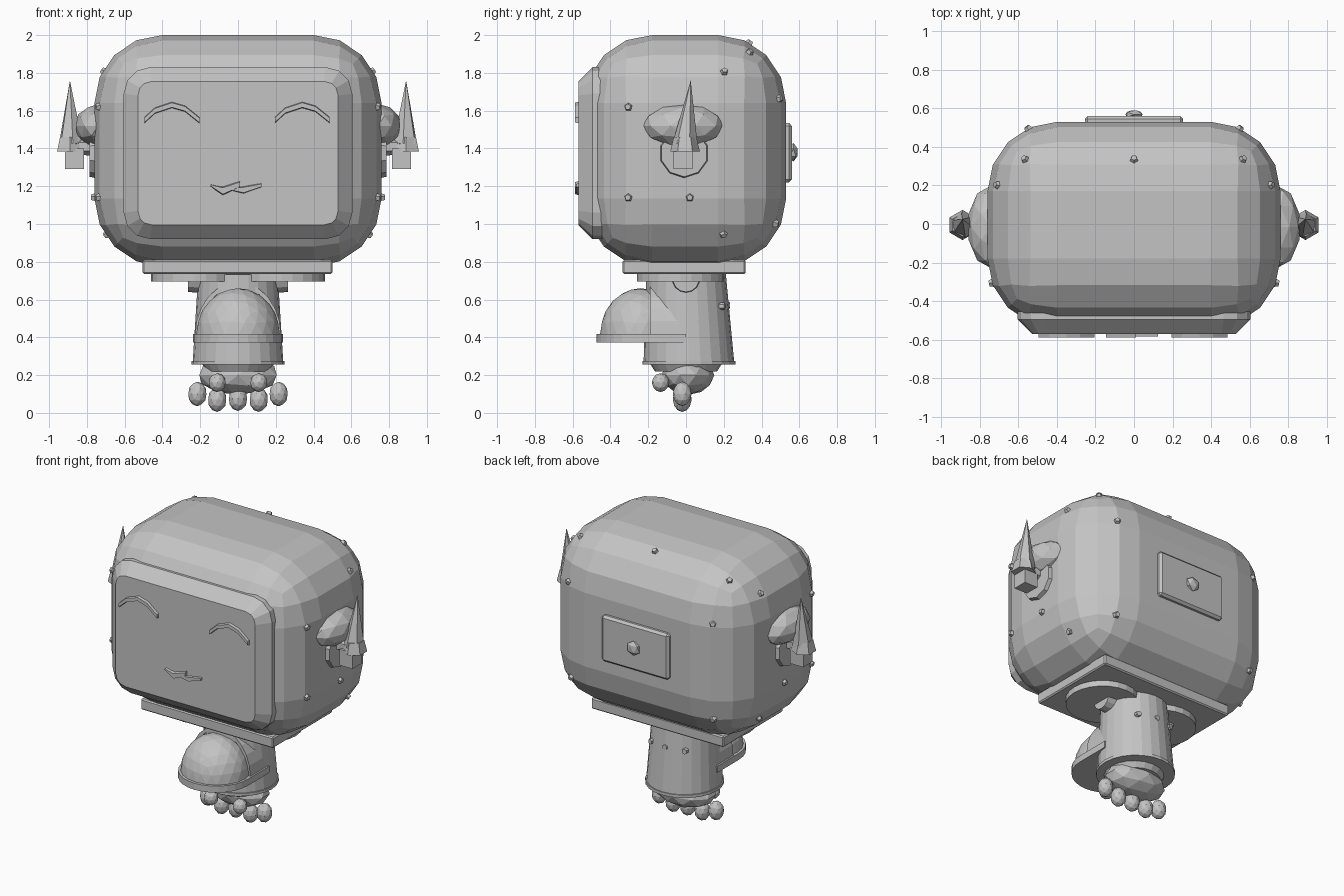
import bpy, bmesh, math
from mathutils import Vector, Matrix

if "Cube" in bpy.data.objects:
    bpy.data.objects.remove(bpy.data.objects["Cube"], do_unlink=True)

GREY = (0.55, 0.55, 0.55, 1)
mat = bpy.data.materials.new("plain grey")
mat.use_nodes = True
mat.diffuse_color = GREY
mat.node_tree.nodes["Principled BSDF"].inputs["Base Color"].default_value = GREY


def finish(bm, name):
    bmesh.ops.recalc_face_normals(bm, faces=bm.faces)
    me = bpy.data.meshes.new(name)
    bm.to_mesh(me)
    bm.free()
    me.materials.append(mat)
    ob = bpy.data.objects.new(name, me)
    bpy.context.scene.collection.objects.link(ob)
    return ob


def bevel(bm, edges, width, segs):
    bmesh.ops.bevel(bm, geom=edges, offset=width, offset_type='OFFSET',
                    segments=segs, profile=0.5, affect='EDGES')


def box(name, lo, hi, width=0, segs=1):
    lo, hi = Vector(lo), Vector(hi)
    bm = bmesh.new()
    bmesh.ops.create_cube(bm, size=1)
    for v in bm.verts:
        v.co = Vector([(lo[i] + hi[i]) / 2 + v.co[i] * (hi[i] - lo[i]) for i in range(3)])
    if width:
        bevel(bm, bm.edges[:], width, segs)
    return finish(bm, name)


def ball(name, centre, radii, level=2):
    bm = bmesh.new()
    bmesh.ops.create_icosphere(bm, subdivisions=level, radius=1)
    for v in bm.verts:
        v.co = Vector([centre[i] + v.co[i] * radii[i] for i in range(3)])
    return finish(bm, name)


def cone(name, base, tip, r1, r2, sides):
    """Cylinder or cone between two points."""
    base, tip = Vector(base), Vector(tip)
    axis = tip - base
    bm = bmesh.new()
    bmesh.ops.create_cone(bm, cap_ends=True, segments=sides, radius1=r1, radius2=r2,
                          depth=axis.length)
    turn = axis.to_track_quat('Z', 'Y').to_matrix().to_4x4()
    bm.transform(Matrix.Translation((base + tip) / 2) @ turn)
    return finish(bm, name)


def ribbon(name, points, y0, y1):
    """Flat bar on the face; points are (x, z, half height)."""
    bm = bmesh.new()
    rings = [[bm.verts.new((x, y, z + s)) for y, s in
              ((y0, -h), (y1, -h * 0.6), (y1, h * 0.6), (y0, h))] for x, z, h in points]
    for a, b in zip(rings, rings[1:]):
        for i in range(4):
            bm.faces.new((a[i], a[i - 1], b[i - 1], b[i]))
    bm.faces.new(rings[0])
    bm.faces.new(rings[-1])
    return finish(bm, name)


# Head: heavily rounded box
head = box("head", (-0.76, -0.54, 0.775), (0.76, 0.53, 2.0), 0.36, 4)

# Face plate with rounded corners and chamfered rim
bm = bmesh.new()
bmesh.ops.create_cube(bm, size=1)
for v in bm.verts:
    v.co = Vector((v.co.x * 1.21, -0.475 + v.co.y * 0.19, 1.375 + v.co.z * 0.91))
bevel(bm, [e for e in bm.edges if abs(e.verts[0].co.y - e.verts[1].co.y) > 0.1], 0.14, 3)
front = [f for f in bm.faces if all(v.co.y < -0.56 for v in f.verts)]
bevel(bm, list(front[0].edges), 0.075, 1)
finish(bm, "face_plate")

# Closed eyes and mouth
for side, x in (("right", -0.35), ("left", 0.34)):
    arc = [(x + dx, z, 0.02) for dx, z in
           ((-0.145, 1.55), (-0.09, 1.6), (0.0, 1.63), (0.07, 1.61), (0.145, 1.55))]
    ribbon(side + "_eye", arc, -0.55, -0.588)
ribbon("mouth_right", [(-0.145, 1.205, 0.006), (-0.08, 1.175, 0.028), (0.01, 1.21, 0.02)],
       -0.55, -0.588)
ribbon("mouth_left", [(-0.03, 1.185, 0.01), (0.03, 1.18, 0.024), (0.125, 1.205, 0.012)],
       -0.55, -0.583)

# Back hatch and knob
box("back_hatch", (-0.255, 0.48, 1.22), (0.255, 0.56, 1.535), 0.015)
ball("hatch_knob", (0, 0.568, 1.38), (0.05, 0.025, 0.05), 1)

# Ears: pod, lower ring, collar and spike
for side, s in (("right", -1), ("left", 1)):
    ball(side + "_ear_pod", (s * 0.74, -0.015, 1.52), (0.125, 0.215, 0.115))
    cone(side + "_ear_ring", (s * 0.72, -0.01, 1.375), (s * 0.785, -0.01, 1.375), 0.14, 0.125, 10)
    cone(side + "_ear_arm", (s * 0.74, -0.01, 1.41), (s * 0.9, -0.01, 1.41), 0.05, 0.04, 6)
    box(side + "_ear_socket", (s * 0.865 - 0.05, -0.065, 1.29), (s * 0.865 + 0.05, 0.035, 1.4))
    cone(side + "_ear_collar", (s * 0.89, -0.005, 1.385), (s * 0.89, -0.005, 1.46), 0.078, 0.06, 6)
    cone(side + "_ear_spike", (s * 0.885, -0.005, 1.42), (s * 0.89, 0.025, 1.76), 0.068, 0, 6)

# Rivets seated on the head surface
spots = [(0.76, -0.31, 1.62), (0.76, -0.31, 1.14), (0.77, 0.02, 1.14), (0.7, 0.2, 1.8),
         (0.7, 0.2, 0.94), (0.56, 0.33, 1.9), (0.54, 0.48, 1.66), (0.54, 0.48, 1.0)]
spots = [(s * x, y, z) for x, y, z in spots for s in (-1, 1)] + [(0, 0.33, 1.95)]
for i, p in enumerate(spots):
    ok, at, normal, _ = head.closest_point_on_mesh(Vector(p))
    cone("head_rivet_%d" % i, at - normal * 0.015, at + normal * 0.018, 0.027, 0.016, 5)

# Neck plate and discs under it
box("neck_plate", (-0.505, -0.335, 0.735), (0.5, 0.315, 0.81), 0.008)
for s in (-1, 1):
    cone("neck_disc", (s * 0.23, -0.03, 0.695), (s * 0.23, -0.03, 0.745), 0.23, 0.23, 24)

# Body: tapered drum with base lip
cone("body", (0, 0.015, 0.265), (0, 0.0, 0.74), 0.24, 0.21, 24)
cone("body_lip", (0, 0.015, 0.255), (0, 0.015, 0.275), 0.246, 0.246, 24)
cone("waist_ring", (0, 0, 0.22), (0, 0, 0.26), 0.165, 0.19, 20)
for s in (-1, 1):
    cone("shoulder_bolt", (s * 0.18, 0, 0.71), (s * 0.265, 0, 0.71), 0.075, 0.07, 14)
    cone("body_rivet", (s * 0.12, 0.16, 0.565), (s * 0.13, 0.205, 0.565), 0.022, 0.018, 6)
cone("back_rivet", (0, 0.19, 0.57), (0, 0.232, 0.57), 0.022, 0.018, 6)

# Belly: half dome on a brim
bm = bmesh.new()
bmesh.ops.create_icosphere(bm, subdivisions=3, radius=1)
bmesh.ops.bisect_plane(bm, geom=bm.verts[:] + bm.edges[:] + bm.faces[:], plane_co=(0, 0, 0),
                       plane_no=(0, 0, -1), clear_outer=True)
for v in bm.verts:
    v.co = Vector((v.co.x * 0.222, -0.24 + v.co.y * 0.215, 0.415 + v.co.z * 0.245))
finish(bm, "belly_dome")
brim = cone("belly_brim", (0, 0, 0), (0, 0, 0.045), 0.238, 0.238, 28)
brim.location = (0, -0.235, 0.372)
box("belly_brim_back", (-0.238, -0.235, 0.372), (0.238, 0.0, 0.417))

# Arch where the belly meets the body
bm = bmesh.new()
rows = []
for i in range(13):
    a = math.pi * i / 12
    rows.append([bm.verts.new((r * math.cos(a) * 0.9, y, 0.415 + r * math.sin(a) * 1.1))
                 for r, y in ((0.23, -0.19), (0.252, -0.19), (0.252, -0.02), (0.23, -0.02))])
for a, b in zip(rows, rows[1:]):
    for i in range(4):
        bm.faces.new((a[i], a[i - 1], b[i - 1], b[i]))
finish(bm, "belly_arch")

# Foot ball and toes
ball("foot_ball", (0, 0.01, 0.2), (0.215, 0.14, 0.105))
for x, z in ((0, 0.075), (0.11, 0.07), (0.215, 0.1)):
    for s in ((-1, 1) if x else (1,)):
        ball("lower_toe", (s * x, -0.02, z), (0.05, 0.05, 0.065))
for s in (-1, 1):
    ball("upper_toe", (s * 0.11, -0.135, 0.16), (0.046, 0.046, 0.05))
